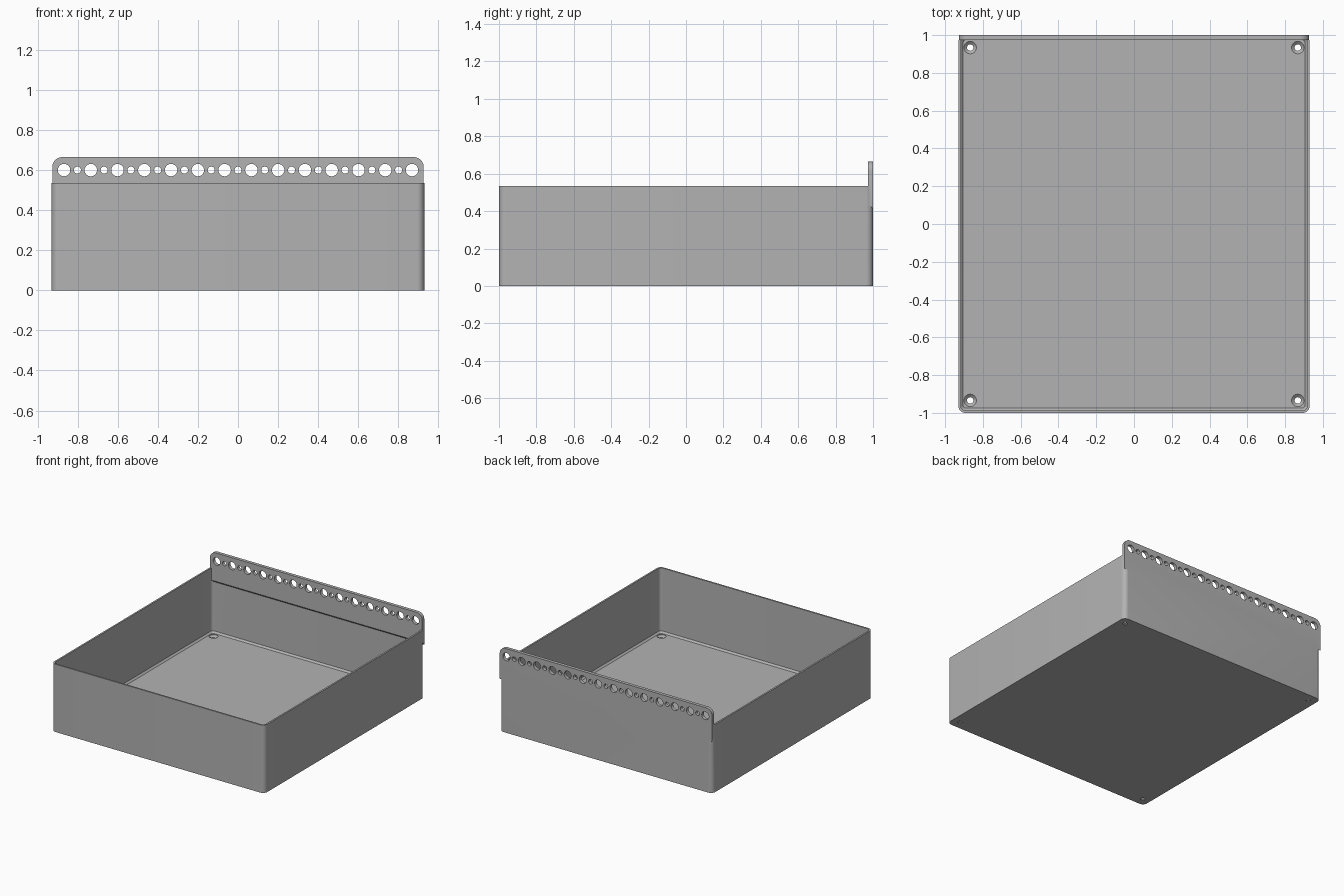
import bpy, bmesh
from math import sin, cos, pi

if "Cube" in bpy.data.objects:
    bpy.data.objects.remove(bpy.data.objects["Cube"])

HALF_X, HALF_Y, RIM = 0.93, 1.0, 0.535
WALL, FLOOR, CHAMFER, CORNER = 0.013, 0.025, 0.013, 0.037
FLANGE_X, FLANGE_Y, FLANGE_TOP, FLANGE_R = 0.927, 0.974, 0.665, 0.05
HOLE_Z, PITCH = 0.6, 0.0668

grey = bpy.data.materials.new("plain grey")
grey.use_nodes = True
grey.diffuse_color = (0.45, 0.45, 0.45, 1)
grey.node_tree.nodes["Principled BSDF"].inputs["Base Color"].default_value = grey.diffuse_color


def make_object(name, bm):
    bmesh.ops.recalc_face_normals(bm, faces=bm.faces)
    mesh = bpy.data.meshes.new(name)
    bm.to_mesh(mesh)
    bm.free()
    mesh.materials.append(grey)
    obj = bpy.data.objects.new(name, mesh)
    bpy.context.collection.objects.link(obj)
    return obj


def rounded_loop(bm, inset, z, steps=8):
    """Rounded rectangle of vertices, inset from the outer wall."""
    r = max(CORNER - inset, 0.01)
    cx, cy = HALF_X - inset - r, HALF_Y - inset - r
    loop = []
    for q, (sx, sy) in enumerate([(1, 1), (-1, 1), (-1, -1), (1, -1)]):
        for i in range(steps + 1):
            a = (q + i / steps) * pi / 2
            loop.append(bm.verts.new((sx * cx + r * cos(a), sy * cy + r * sin(a), z)))
    return loop


def stack(bm, loops):
    """Skin neighbouring loops and cap both ends."""
    for a, b in zip(loops, loops[1:]):
        n = len(a)
        for i in range(n):
            bm.faces.new((a[i], a[(i + 1) % n], b[(i + 1) % n], b[i]))
    bm.faces.new(loops[0])
    bm.faces.new(loops[-1])


def lathe(bm, profile, place, sides=32):
    """Revolve (radius, height) pairs; place maps local to world."""
    stack(bm, [[bm.verts.new(place(r * cos(2 * pi * i / sides), r * sin(2 * pi * i / sides), h))
                for i in range(sides)] for r, h in profile])


def boolean(target, tool, operation):
    mod = target.modifiers.new(tool.name, "BOOLEAN")
    mod.object, mod.operation, mod.solver = tool, operation, "EXACT"
    bpy.context.view_layer.objects.active = target
    bpy.ops.object.modifier_apply(modifier=mod.name)
    bpy.data.objects.remove(tool)


# Open tray with a chamfer round the inside of the floor
bm = bmesh.new()
stack(bm, [rounded_loop(bm, inset, z) for inset, z in [
    (0, 0), (0, RIM), (WALL, RIM), (WALL, FLOOR + CHAMFER), (WALL + CHAMFER, FLOOR)]])
tray = make_object("tray", bm)

# Back flange: rounded top corners, sloping underside
bm = bmesh.new()
outline = [(-FLANGE_X, None), (FLANGE_X, None)]
for side, start in ((1, 0), (-1, pi / 2)):
    for i in range(9):
        a = start + i * pi / 16
        outline.append((side * (FLANGE_X - FLANGE_R) + FLANGE_R * cos(a),
                        FLANGE_TOP - FLANGE_R + FLANGE_R * sin(a)))
stack(bm, [[bm.verts.new((x, y, low if z is None else z)) for x, z in outline]
           for y, low in ((FLANGE_Y, 0.44), (HALF_Y, 0.412))])
flange = make_object("hanging_flange", bm)
boolean(tray, flange, "UNION")

# Alternating large and small holes along the flange
bm = bmesh.new()
for i in range(27):
    x = (i - 13) * PITCH
    radius = 0.0175 if i % 2 else 0.031
    lathe(bm, [(radius, 0.9), (radius, 1.1)], lambda u, v, h: (x + u, h, HOLE_Z + v))

# Countersunk screw holes in the floor corners
for sx in (-1, 1):
    for sy in (-1, 1):
        lathe(bm, [(0.017, -0.1), (0.017, 0.007), (0.033, 0.021), (0.033, 0.06)],
              lambda u, v, h: (sx * 0.867 + u, sy * 0.934 + v, h))
boolean(tray, make_object("hole_cutter", bm), "DIFFERENCE")

# Smooth the rounded corners and bores, keep edges crisp
bpy.ops.object.select_all(action="DESELECT")
tray.select_set(True)
bpy.context.view_layer.objects.active = tray
bpy.ops.object.shade_smooth_by_angle(angle=pi / 6)
